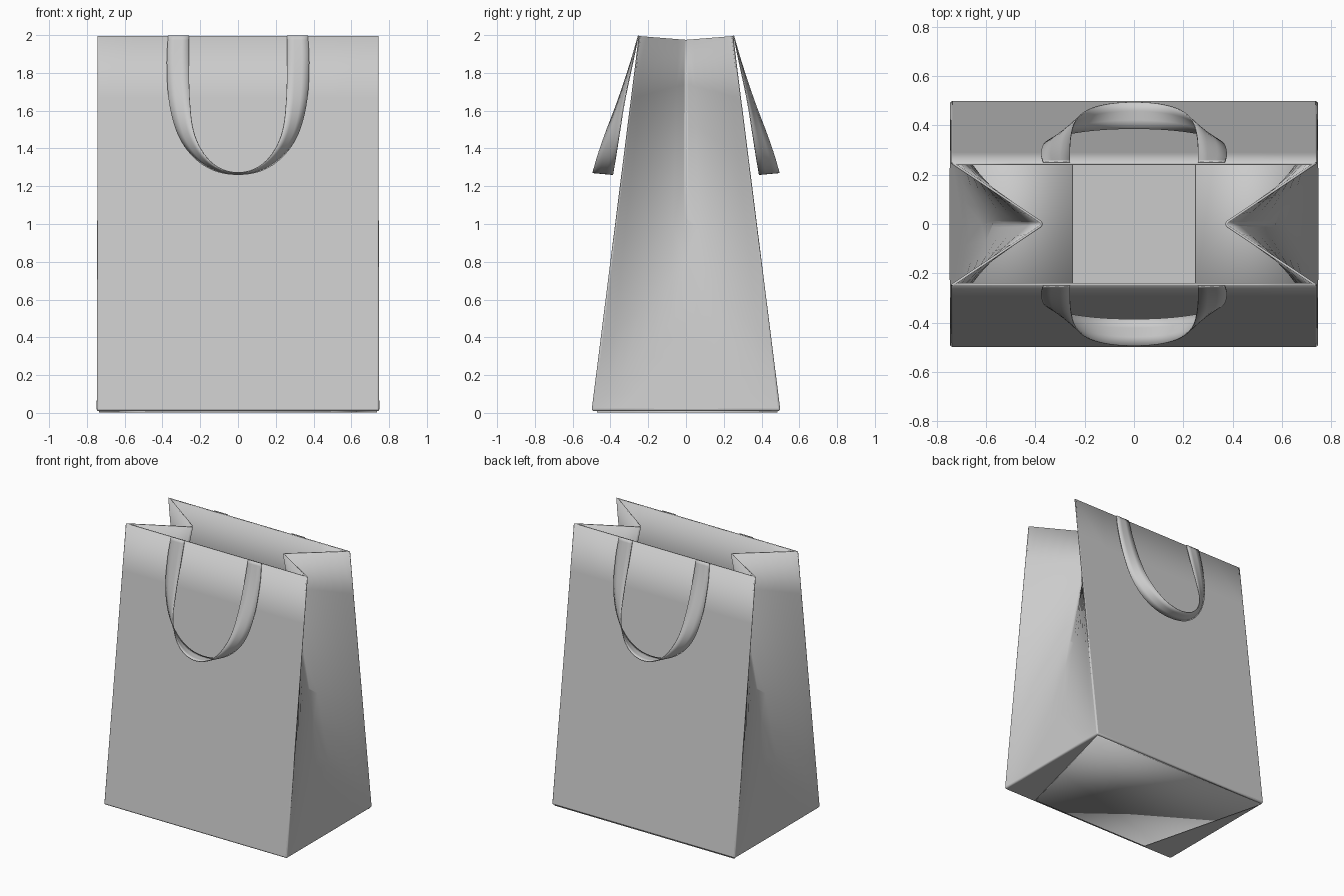
import bpy, bmesh
from mathutils import Vector

if "Cube" in bpy.data.objects:
    bpy.data.objects.remove(bpy.data.objects["Cube"])


def make_object(name, bm, thickness, offset, bevel=0.0):
    mesh = bpy.data.meshes.new(name)
    bm.to_mesh(mesh)
    bm.free()
    ob = bpy.data.objects.new(name, mesh)
    bpy.context.collection.objects.link(ob)
    if bevel:
        b = ob.modifiers.new("soft_folds", "BEVEL")
        b.width, b.segments, b.limit_method, b.angle_limit = bevel, 3, "ANGLE", 0.4
    s = ob.modifiers.new("paper", "SOLIDIFY")
    s.thickness, s.offset = thickness, offset
    bpy.ops.object.select_all(action="DESELECT")
    ob.select_set(True)
    bpy.context.view_layer.objects.active = ob
    bpy.ops.object.shade_smooth_by_angle(angle=0.6)
    return ob


# Bag body: front, back, base and gusseted sides
bm = bmesh.new()
def corner(x, y, z):
    return bm.verts.new((x, y, z))
base = {(i, j): corner(.75 * i, .5 * j, .01) for i in (-1, 1) for j in (-1, 1)}
rim = {(i, j): corner(.75 * i, .25 * j, 1.995) for i in (-1, 1) for j in (-1, 1)}
for j in (-1, 1):
    bm.faces.new((base[-1, j], base[1, j], rim[1, j], rim[-1, j]))
bm.faces.new((base[-1, -1], base[-1, 1], base[1, 1], base[1, -1]))
for i in (-1, 1):
    apex, tuck = corner(.67 * i, 0, .57), corner(.375 * i, 0, 1.975)
    bm.faces.new((base[i, -1], base[i, 1], apex))
    for j in (-1, 1):
        bm.faces.new((base[i, j], apex, tuck, rim[i, j]))
bmesh.ops.subdivide_edges(bm, edges=bm.edges[:], cuts=5, use_grid_fill=True)
bmesh.ops.recalc_face_normals(bm, faces=bm.faces[:])
bm.normal_update()
front = min(bm.faces, key=lambda f: f.calc_center_median().y)
if front.normal.y > 0:
    bmesh.ops.reverse_faces(bm, faces=bm.faces[:])
make_object("bag_body", bm, .01, -1, .012)


# Folded paper flaps of the base, under and inside
def flap(name, points, z):
    fm = bmesh.new()
    fm.faces.new([fm.verts.new((x, y, z)) for x, y in points])
    make_object(name, fm, .009, 0)

flap("under_flap", [(-.49, -.47), (.49, -.47), (.735, .485), (-.735, .485)], .0055)
for side, name in ((-1, "left_inner_flap"), (1, "right_inner_flap")):
    pts = [(.25 * side, -.47), (.73 * side, -.47), (.73 * side, .47), (.25 * side, .47)]
    flap(name, pts[::side], .025)


# Ribbon handles: two edge curves that twist from flat to level
OUTER = [(.37, .252, 1.998), (.377, .283, 1.85), (.365, .325, 1.65), (.32, .352, 1.48),
         (.24, .370, 1.36), (.13, .382, 1.285), (0, .386, 1.262)]
INNER = [(.26, .252, 1.998), (.260, .295, 1.85), (.255, .362, 1.65), (.235, .423, 1.49),
         (.18, .466, 1.37), (.10, .488, 1.297), (0, .495, 1.272)]

def smooth_curve(half, steps=6):
    p = [Vector(q) for q in half]
    p += [Vector((-q.x, q.y, q.z)) for q in reversed(p[:-1])]
    ext = [2 * p[0] - p[1]] + p + [2 * p[-1] - p[-2]]
    out = []
    for a, b, c, d in zip(ext, ext[1:], ext[2:], ext[3:]):
        for k in range(steps):
            t = k / steps
            out.append(.5 * (2 * b + (c - a) * t + (2 * a - 5 * b + 4 * c - d) * t * t
                             + (3 * b - a - 3 * c + d) * t ** 3))
    return out + [p[-1]]

for s, name in ((-1, "front_handle"), (1, "back_handle")):
    hm = bmesh.new()
    rows = []
    for a, b in zip(smooth_curve(OUTER), smooth_curve(INNER)):
        a, b = Vector((a.x, a.y * s, a.z)), Vector((b.x, b.y * s, b.z))
        rows.append([hm.verts.new(a.lerp(b, k / 3)) for k in range(4)])
    for r, q in zip(rows, rows[1:]):
        for k in range(3):
            hm.faces.new((r[k], r[k + 1], q[k + 1], q[k]))
    make_object(name, hm, .005, 0)
